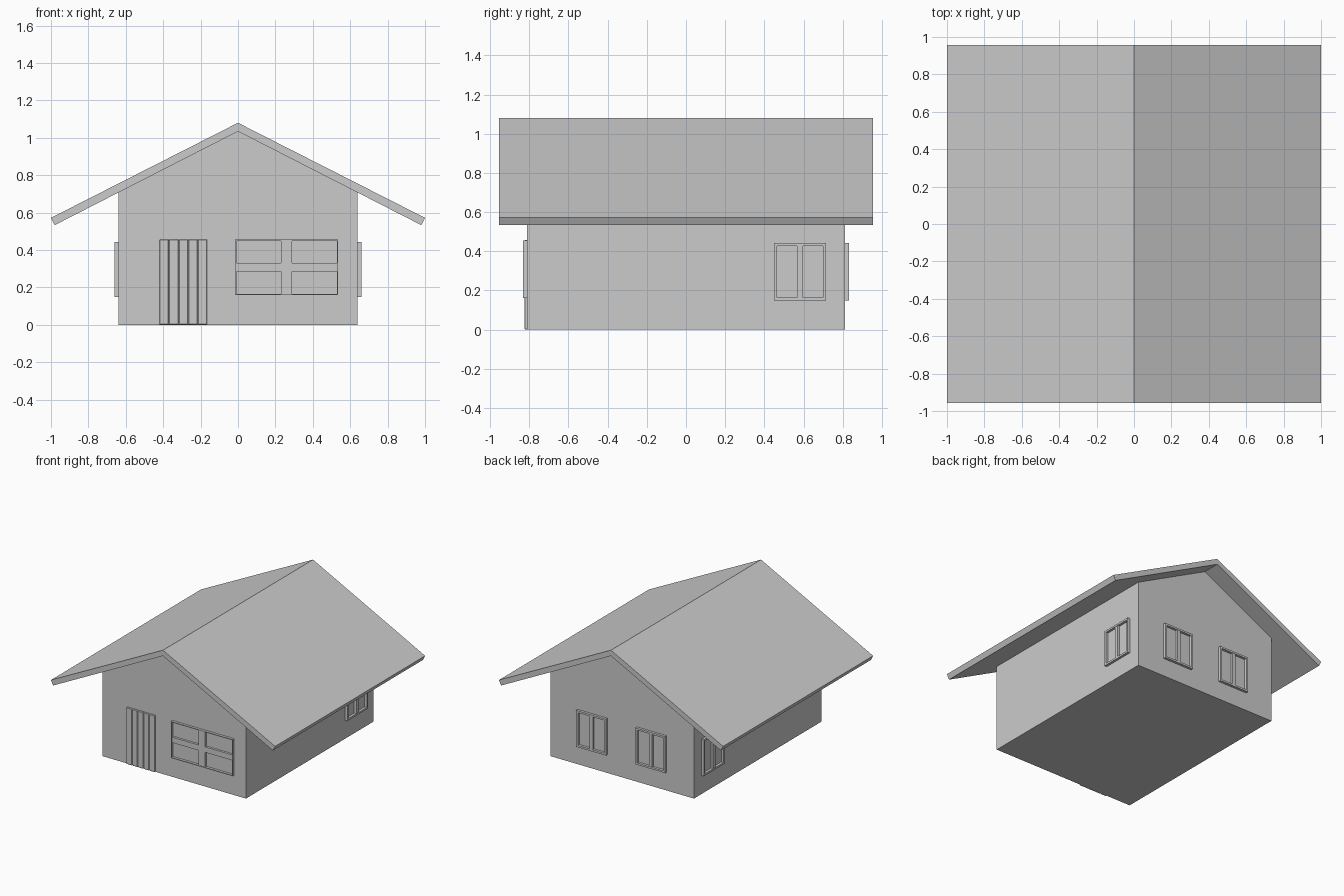
import bpy
import bmesh
from math import pi
from mathutils import Matrix, Vector

if "Cube" in bpy.data.objects:
    bpy.data.objects.remove(bpy.data.objects["Cube"])

WALL_X, WALL_Y = 0.64, 0.813


def finish(name, bm, matrix=None):
    if matrix:
        bm.transform(matrix)
    bmesh.ops.recalc_face_normals(bm, faces=bm.faces)
    mesh = bpy.data.meshes.new(name)
    bm.to_mesh(mesh)
    bm.free()
    obj = bpy.data.objects.new(name, mesh)
    bpy.context.collection.objects.link(obj)
    return obj


def extrude_profile(name, points, half_depth):
    """Extrude an (x, z) outline along y."""
    bm = bmesh.new()
    face = bm.faces.new([bm.verts.new((x, -half_depth, z)) for x, z in points])
    new = bmesh.ops.extrude_face_region(bm, geom=[face])["geom"]
    verts = [v for v in new if isinstance(v, bmesh.types.BMVert)]
    bmesh.ops.translate(bm, verts=verts, vec=(0, 2 * half_depth, 0))
    return finish(name, bm)


def add_box(bm, lo, hi):
    lo, hi = Vector(lo), Vector(hi)
    m = Matrix.Translation((lo + hi) / 2) @ Matrix.Diagonal((*(hi - lo), 1))
    bmesh.ops.create_cube(bm, size=1, matrix=m)


def window(name, width, z0, z1, border, bar, place, cross=False):
    """Raised frame with glazing bars, built facing -y; the wall is the pane."""
    bm = bmesh.new()
    w, front, back = width / 2, -0.02, 0.01
    for s in (-1, 1):
        a, b = sorted((s * w, s * (w - border)))
        add_box(bm, (a, front, z0), (b, back, z1))
    for a, b in ((z0, z0 + border), (z1 - border, z1)):
        add_box(bm, (-w + border, front, a), (w - border, back, b))
    depth = front + 0.002
    add_box(bm, (-bar / 2, depth, z0 + border), (bar / 2, back, z1 - border))
    if cross:
        mid = (z0 + z1) / 2
        for s in (-1, 1):
            a, b = sorted((s * bar / 2, s * (w - border)))
            add_box(bm, (a, depth, mid - 0.022), (b, back, mid + 0.022))
    return finish(name, bm, place)


# Gabled walls with closed floor
extrude_profile("walls", [(-WALL_X, 0), (WALL_X, 0), (WALL_X, 0.715),
                          (0, 1.04), (-WALL_X, 0.715)], WALL_Y)

# Overhanging roof, square-cut eaves
extrude_profile("roof", [(0, 1.08), (1, 0.572), (0.98, 0.533), (0, 1.034),
                         (-0.98, 0.533), (-1, 0.572)], 0.956)

# Door of five upright planks
bm = bmesh.new()
for i in range(5):
    x = -0.42 + i * 0.051
    add_box(bm, (x, -WALL_Y - 0.012, 0), (x + 0.051, -WALL_Y + 0.01, 0.457))
door = finish("door", bm)
bevel = door.modifiers.new("plank_edges", "BEVEL")
bevel.width = 0.004
bevel.segments = 1

# Wide front window with a cross
window("front_window", 0.55, 0.16, 0.455, 0.006, 0.058,
       Matrix.Translation((0.26, -WALL_Y, 0)), cross=True)

# Paired narrow windows on the sides and the back
for s, side in ((-1, "left"), (1, "right")):
    window(f"{side}_side_window", 0.265, 0.148, 0.442, 0.015, 0.03,
           Matrix.Translation((s * WALL_X, 0.582, 0)) @ Matrix.Rotation(s * pi / 2, 4, "Z"))
    window(f"{side}_back_window", 0.265, 0.148, 0.442, 0.015, 0.03,
           Matrix.Translation((s * 0.265, WALL_Y, 0)) @ Matrix.Rotation(pi, 4, "Z"))
